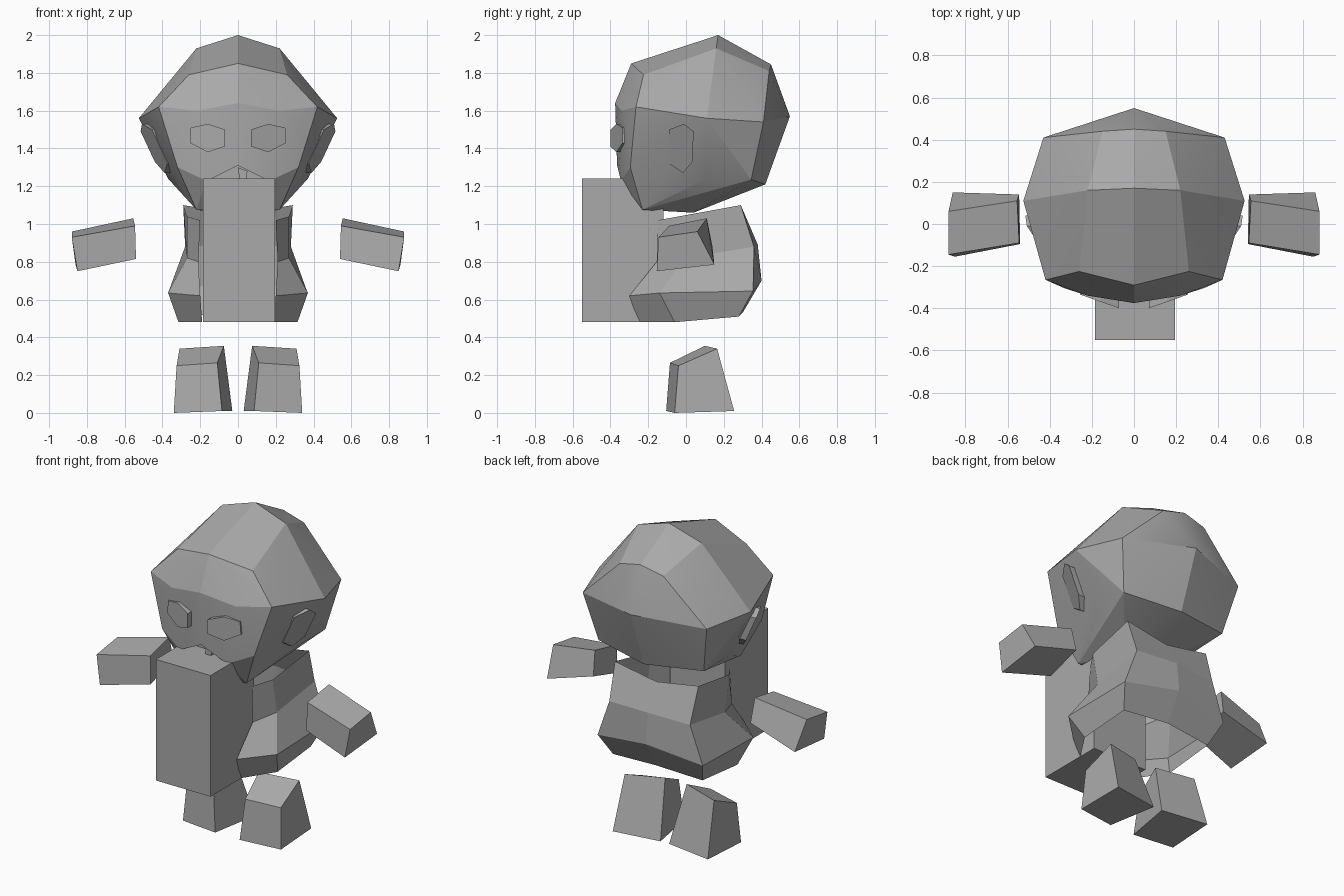
import bpy, bmesh, math

if "Cube" in bpy.data.objects:
    bpy.data.objects.remove(bpy.data.objects["Cube"])

grey = bpy.data.materials.new("plain_grey")
grey.diffuse_color = (0.4, 0.4, 0.4, 1)
grey.use_nodes = True
grey.node_tree.nodes["Principled BSDF"].inputs["Base Color"].default_value = grey.diffuse_color


def add_mesh(name, verts, faces, smooth=False):
    """Mesh object with outward normals and the grey material."""
    me = bpy.data.meshes.new(name)
    me.from_pydata(verts, [], faces)
    bm = bmesh.new()
    bm.from_mesh(me)
    if not faces:
        res = bmesh.ops.convex_hull(bm, input=bm.verts)
        loose = [v for v in bm.verts if not v.link_faces]
        bmesh.ops.delete(bm, geom=loose, context='VERTS')
        bmesh.ops.dissolve_limit(bm, angle_limit=0.03, verts=bm.verts, edges=bm.edges)
    bmesh.ops.recalc_face_normals(bm, faces=bm.faces)
    bm.to_mesh(me)
    bm.free()
    me.materials.append(grey)
    ob = bpy.data.objects.new(name, me)
    bpy.context.collection.objects.link(ob)
    if smooth:
        bpy.context.view_layer.objects.active = ob
        ob.select_set(True)
        bpy.ops.object.shade_smooth_by_angle(angle=math.radians(18))
        ob.select_set(False)
    return ob


def flip(pts, s):
    return [(x * s, y, z) for x, y, z in pts]


def prism(name, a, b):
    """Solid between two matching outlines."""
    n = len(a)
    faces = [list(range(n)), list(range(n, 2 * n))]
    faces += [[i, (i + 1) % n, n + (i + 1) % n, n + i] for i in range(n)]
    return add_mesh(name, a + b, faces)


# head: faceted skull, right half mirrored into a hull
half = [
    (0, .17, 2.0), (.22, .16, 1.93), (.525, .11, 1.56),              # crown
    (0, -.29, 1.85), (.26, -.225, 1.79), (.42, -.265, 1.62),         # hairline
    (0, .45, 1.845), (.15, .44, 1.81), (.43, .41, 1.54),             # upper back
    (0, .55, 1.57), (.365, .345, 1.235), (0, .42, 1.21),             # lower back
    (0, -.375, 1.64), (.22, -.34, 1.60), (.33, -.305, 1.53),         # brow
    (0, -.365, 1.31), (.17, -.345, 1.23), (.32, -.295, 1.30),        # cheeks
    (.22, -.23, 1.075), (.37, .11, 1.24), (.10, .04, 1.06),          # jaw
]
head = add_mesh("head", half + flip([p for p in half if p[0] > 0], -1), [], True)

# mouth notch under the muzzle
notch = [(0, 1.31), (.17, 1.225), (.17, 1.10), (-.17, 1.10), (-.17, 1.225)]
cutter = prism("mouth_cutter", [(x, -.6, z) for x, z in notch],
               [(x, -.27, z) for x, z in notch])
cutter.hide_render = True
cutter.hide_viewport = True
cut = head.modifiers.new("mouth", 'BOOLEAN')
cut.object = cutter
cut.operation = 'DIFFERENCE'
cut.solver = 'EXACT'

# tooth
prism("tooth", [(0, -.33, 1.30), (.05, -.33, 1.28), (.04, -.33, 1.22), (.01, -.33, 1.22)],
      [(0, -.25, 1.30), (.05, -.25, 1.28), (.04, -.25, 1.22), (.01, -.25, 1.22)])

# front block
s = [(-.185, .48), (.195, .48), (.195, 1.24), (-.185, 1.24)]
prism("front_block", [(x, -.55, z) for x, z in s], [(x, -.12, z) for x, z in s])

# body: open shell wrapping round the back, rows from top to bottom
rows = [
    [(.20, -.15, 1.02), (.27, -.04, 1.04), (.29, .29, 1.10), (0, .29, 1.05)],
    [(.21, -.155, .80), (.27, .0, .82), (.28, .36, .88), (0, .38, .89)],
    [(.20, -.30, .62), (.37, -.14, .635), (.365, .355, .645), (0, .40, .70)],
    [(.19, -.25, .48), (.315, -.06, .48), (.31, .28, .51), (0, .30, .53)],
]
verts = []
for r in rows:
    verts += r + flip(r[2::-1], -1)
w = 7
faces = [(i * w + j, i * w + j + 1, (i + 1) * w + j + 1, (i + 1) * w + j)
         for i in range(3) for j in range(w - 1)]
add_mesh("body_shell", verts, faces)

# paired parts
ear_yz = [(-.09, 1.50), (-.01, 1.53), (.04, 1.49), (.035, 1.33), (-.015, 1.27), (-.09, 1.32)]
ear_out = [(.52 + (z - 1.5) * .45 + (y - .04) * .5, y, z) for y, z in ear_yz]
ear_in = [(x - .12, y, z) for x, y, z in ear_out]
eye_xz = [(.07, 1.50), (.16, 1.53), (.25, 1.51), (.255, 1.43), (.16, 1.38), (.07, 1.41)]
eye_out = [(x, -.40 + (x - .07) * .35, z) for x, z in eye_xz]
eye_in = [(x, y + .08, z) for x, y, z in eye_out]
arm_out = [(.86, .15, .785), (.88, .06, .96), (.88, -.145, .93), (.85, -.155, .75)]
arm_in = [(.545, .14, .88), (.555, .11, 1.03), (.545, -.09, .99), (.54, -.095, .815)]
foot_top = [(.11, -.085, .265), (.325, -.04, .25), (.31, .165, .34), (.075, .10, .355)]
foot_sole = [(.085, -.105, .01), (.34, -.06, 0), (.33, .255, .01), (.03, .21, .01)]
for side, k in (("right", 1), ("left", -1)):
    for part, a, b in (("ear", ear_out, ear_in), ("eye", eye_out, eye_in),
                       ("arm", arm_out, arm_in), ("foot", foot_top, foot_sole)):
        prism(side + "_" + part, flip(a, k), flip(b, k))
